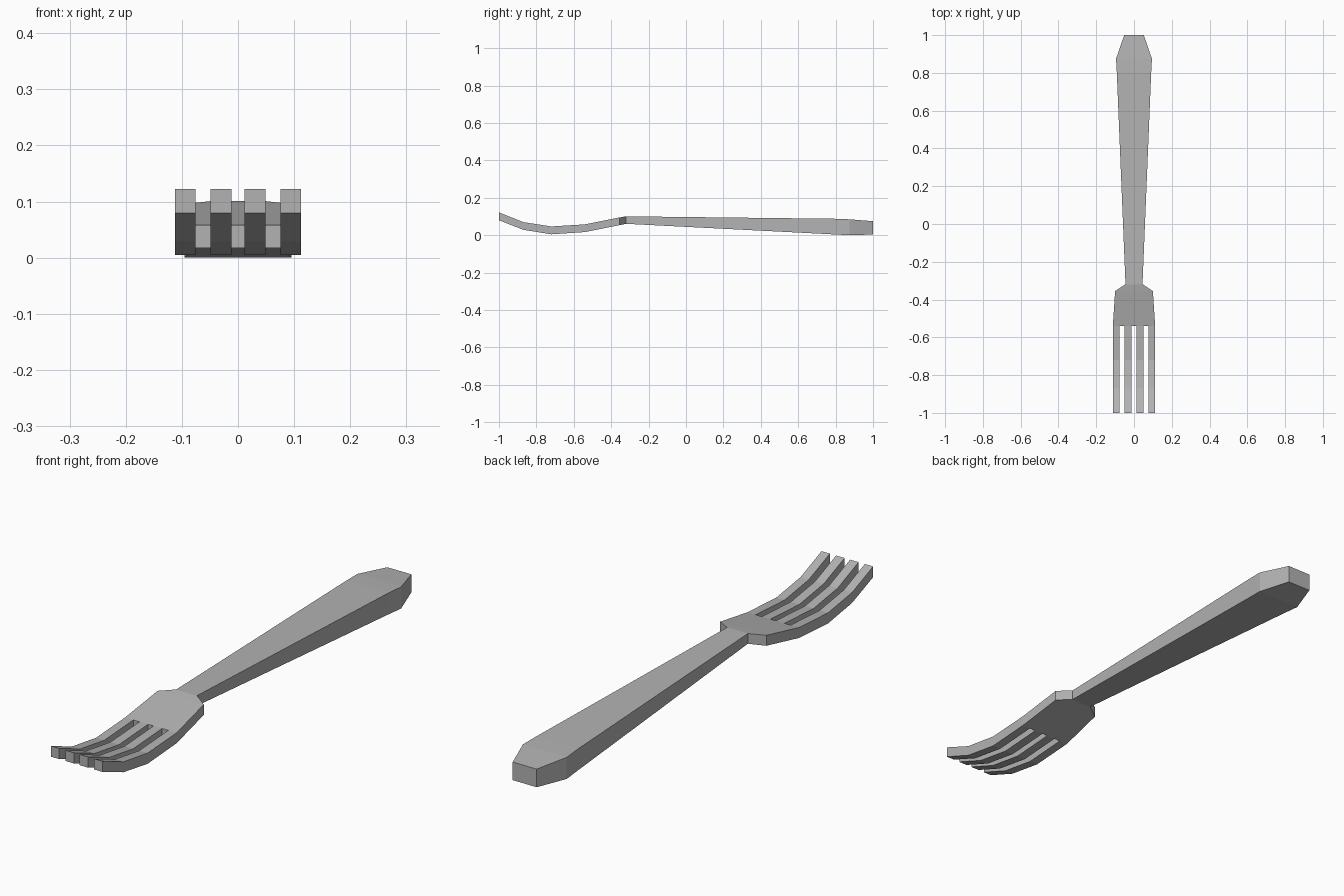
import bpy
import bmesh

cube = bpy.data.objects.get("Cube")
if cube:
    bpy.data.objects.remove(cube, do_unlink=True)

# Single flat steel colour
steel = bpy.data.materials.new("steel_grey")
steel.use_nodes = True
colour = (0.45, 0.45, 0.45, 1)
steel.diffuse_color = colour
bsdf = next(n for n in steel.node_tree.nodes if n.type == 'BSDF_PRINCIPLED')
bsdf.inputs["Base Color"].default_value = colour


def slab(name, stations, columns, slotted_spans=0):
    """Bent slab through (y, half width, bottom, top) stations.
    Every second column is left open in the first slotted_spans spans."""
    bm = bmesh.new()
    low, high = [
        [[bm.verts.new((c * s[1], s[0], s[side])) for c in columns] for s in stations]
        for side in (2, 3)
    ]
    partner = {}
    for low_row, high_row in zip(low, high):
        partner.update(zip(high_row, low_row))

    # Top and bottom skins
    for i in range(len(stations) - 1):
        for j in range(len(columns) - 1):
            if i < slotted_spans and j % 2:
                continue
            quad = [high[i][j], high[i][j + 1], high[i + 1][j + 1], high[i + 1][j]]
            bm.faces.new(quad)
            bm.faces.new([partner[v] for v in reversed(quad)])

    # Walls around the outline and the slots
    rim = [e for e in bm.edges if e.is_boundary and e.verts[0] in partner]
    for edge in rim:
        a, b = edge.verts
        bm.faces.new((a, b, partner[b], partner[a]))
    bmesh.ops.recalc_face_normals(bm, faces=bm.faces[:])

    mesh = bpy.data.meshes.new(name)
    bm.to_mesh(mesh)
    bm.free()
    mesh.materials.append(steel)
    obj = bpy.data.objects.new(name, mesh)
    bpy.context.collection.objects.link(obj)
    return obj


# Four curved tines running into the shouldered head
tine_edges = (0.112, 0.076, 0.049, 0.012)
half = [x / tine_edges[0] for x in tine_edges]
columns = [-x for x in half] + half[::-1]
slab("tined_head", [
    (-1.0, 0.112, 0.08, 0.122),
    (-0.87, 0.112, 0.029, 0.07),
    (-0.72, 0.112, 0.005, 0.047),
    (-0.54, 0.112, 0.017, 0.058),
    (-0.355, 0.1, 0.054, 0.095),
    (-0.32, 0.047, 0.061, 0.101),
], columns, slotted_spans=3)

# Tapered handle, widest near its clipped end
slab("handle", [
    (-0.32, 0.045, 0.061, 0.101),
    (0.8, 0.091, 0.004, 0.088),
    (0.875, 0.095, 0.0, 0.085),
    (1.0, 0.052, 0.004, 0.075),
], [-1, 1])
